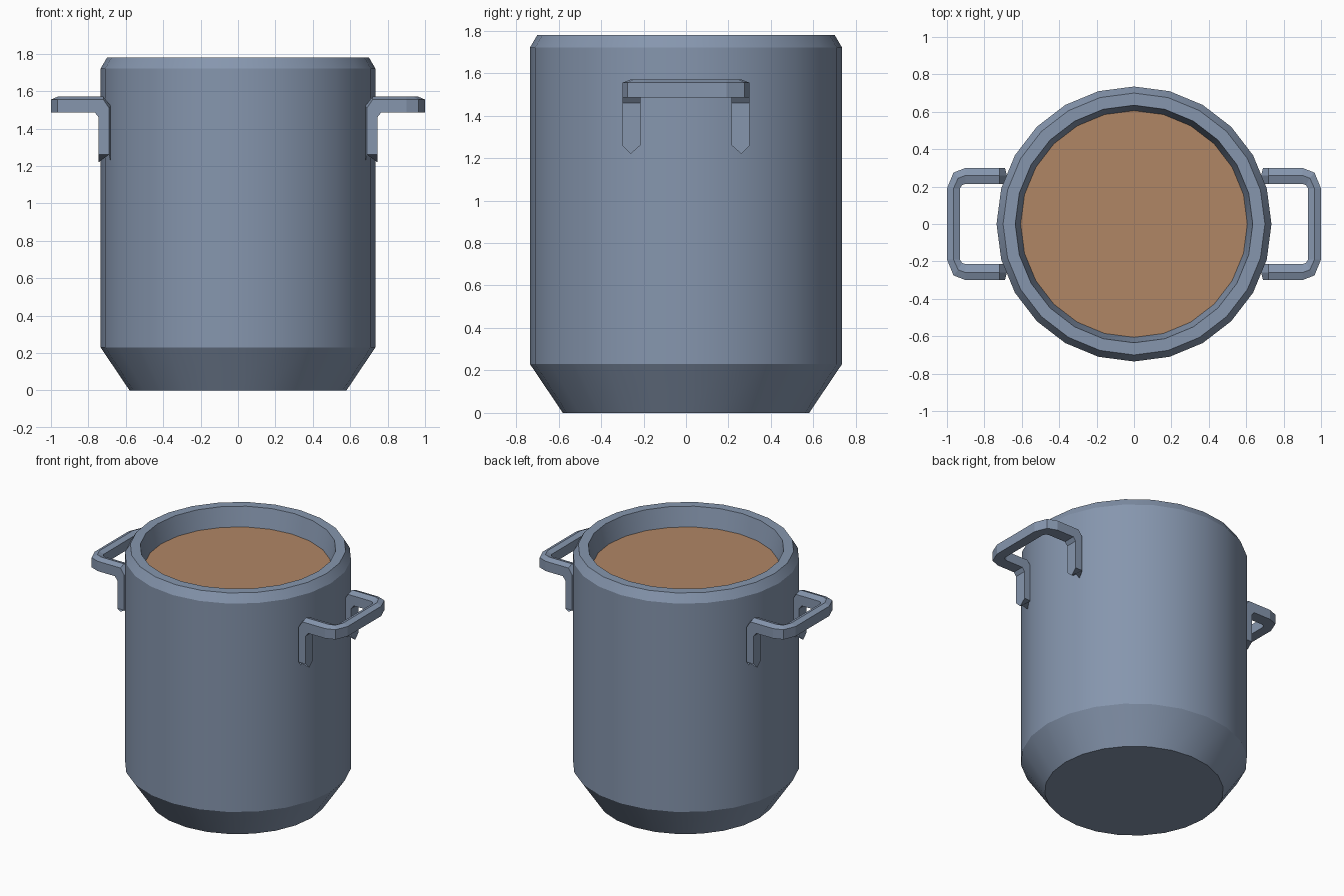
import bpy, bmesh, math

cube = bpy.data.objects.get("Cube")
if cube:
    bpy.data.objects.remove(cube, do_unlink=True)

SIDES = 24


def make_material(name, rgb):
    mat = bpy.data.materials.new(name)
    mat.use_nodes = True
    color = (*rgb, 1.0)
    mat.diffuse_color = color
    mat.node_tree.nodes["Principled BSDF"].inputs["Base Color"].default_value = color
    return mat


steel = make_material("blue_grey_steel", (0.238, 0.305, 0.423))
brown = make_material("brown_contents", (0.434, 0.238, 0.130))


def finish(bm, name, mat):
    bmesh.ops.recalc_face_normals(bm, faces=bm.faces)
    mesh = bpy.data.meshes.new(name)
    bm.to_mesh(mesh)
    bm.free()
    mesh.materials.append(mat)
    obj = bpy.data.objects.new(name, mesh)
    bpy.context.collection.objects.link(obj)
    return obj


def bridge(bm, a, b):
    n = len(a)
    for i in range(n):
        j = (i + 1) % n
        bm.faces.new((a[i], a[j], b[j], b[i]))


def circle(bm, radius, z):
    turn = math.tau / SIDES
    return [bm.verts.new((radius * math.cos(i * turn), radius * math.sin(i * turn), z))
            for i in range(SIDES)]


# Pot body: tapered foot, straight wall, chamfered rim and inner wall
profile = [(0.58, 0), (0.735, 0.23), (0.735, 1.72), (0.70, 1.78),
           (0.635, 1.78), (0.605, 1.64)]
bm = bmesh.new()
rings = [circle(bm, r, z) for r, z in profile]
for a, b in zip(rings, rings[1:]):
    bridge(bm, a, b)
bm.faces.new(rings[0])
bm.faces.new(rings[-1])  # floor just under the contents
body = finish(bm, "pot_body", steel)
bpy.ops.object.select_all(action="DESELECT")
body.select_set(True)
bpy.context.view_layer.objects.active = body
bpy.ops.object.shade_smooth_by_angle(angle=math.radians(25))

# Contents: flat disc inside the rim
bm = bmesh.new()
lower, upper = circle(bm, 0.605, 1.641), circle(bm, 0.606, 1.645)
bridge(bm, lower, upper)
bm.faces.new(lower)
bm.faces.new(upper)
finish(bm, "pot_contents", brown)

# Handles: one ridged bar swept up the leg, out and around the grip
Y_OUT, Y_MID, Y_IN = 0.30, 0.26, 0.215


def leg_ring(front, back, ridge, drop=0):
    (fx, fz), (bx, bz), (rx, rz) = front, back, ridge
    return [(fx, Y_OUT, fz), (bx, Y_OUT, bz), (rx, Y_MID, rz - drop),
            (bx, Y_IN, bz), (fx, Y_IN, fz), (fx, Y_MID, fz - drop)]


def bar_ring(outer, mid, inner, low=1.485, shoulder=1.555, top=1.57):
    return [(*outer, low), (*outer, shoulder), (*mid, top),
            (*inner, shoulder), (*inner, low), (*mid, low)]


half = [
    leg_ring((0.745, 1.26), (0.69, 1.26), (0.68, 1.26), drop=0.04),
    leg_ring((0.745, 1.46), (0.69, 1.51), (0.68, 1.52)),
    leg_ring((0.765, 1.485), (0.72, 1.555), (0.72, 1.57)),
    bar_ring((0.90, Y_OUT), (0.90, Y_MID), (0.90, Y_IN)),
    bar_ring((0.965, 0.275), (0.94, 0.245), (0.92, 0.208)),
    bar_ring((1.0, 0.19), (0.965, 0.19), (0.93, 0.19)),
]
stations = half + [[(x, -y, z) for x, y, z in ring] for ring in reversed(half)]

for side, name in ((1, "left_handle"), (-1, "right_handle")):
    bm = bmesh.new()
    rings = [[bm.verts.new((side * x, y, z)) for x, y, z in ring] for ring in stations]
    for a, b in zip(rings, rings[1:]):
        bridge(bm, a, b)
    bm.faces.new(rings[0])
    bm.faces.new(rings[-1])
    finish(bm, name, steel)
